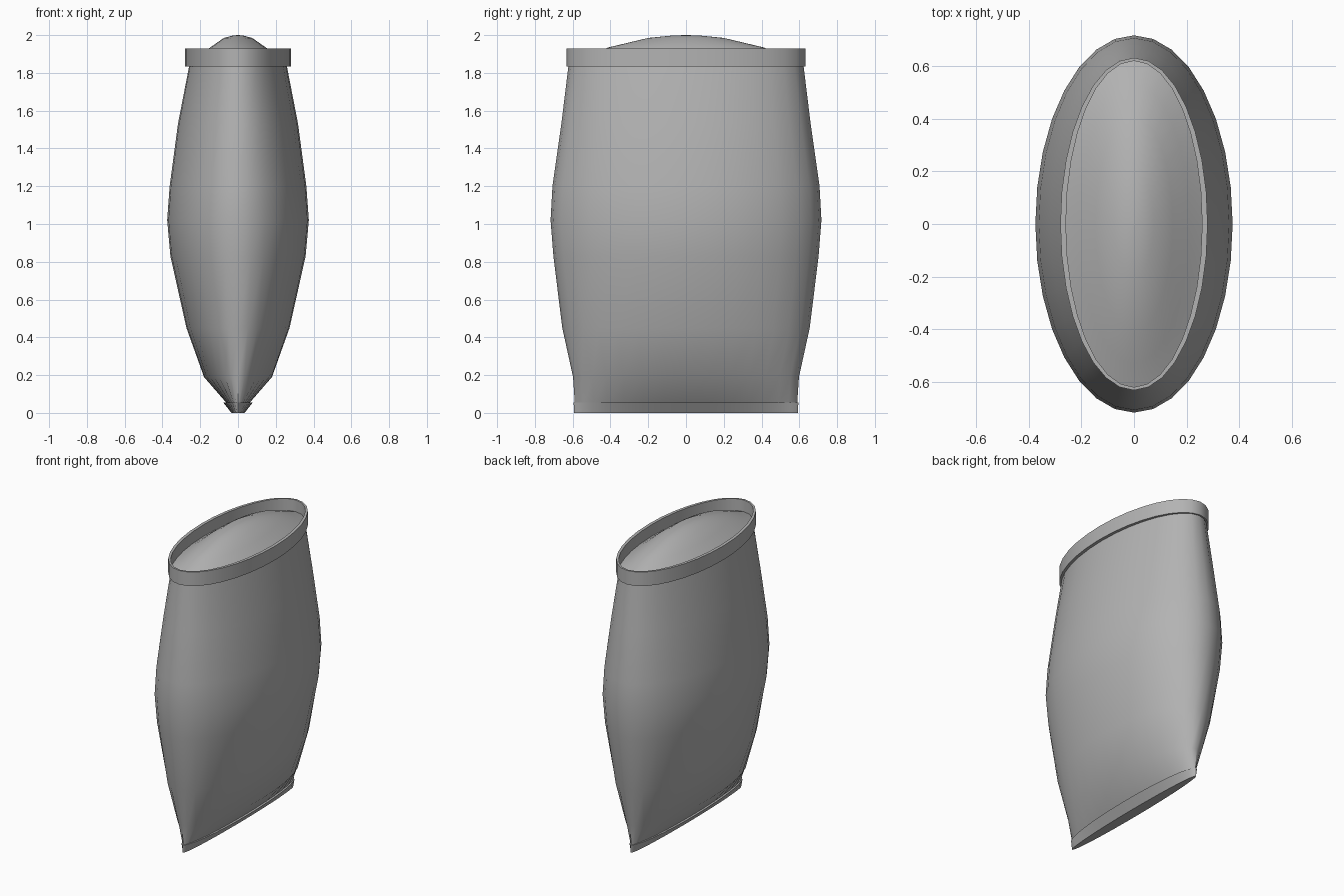
import bpy, bmesh, math

if "Cube" in bpy.data.objects:
    bpy.data.objects.remove(bpy.data.objects["Cube"])

SEG = 32

# Dark grey shared by every part
grey = bpy.data.materials.new("dark_grey")
grey.diffuse_color = (0.45, 0.45, 0.45, 1.0)
grey.use_nodes = True
grey.node_tree.nodes["Principled BSDF"].inputs["Base Color"].default_value = grey.diffuse_color


def loft(name, rings, cap_start=False, cap_end=False, closed=False, angle=30):
    """Skin a stack of elliptical rings given as (z, half width x, half depth y)."""
    bm = bmesh.new()
    loops = []
    for z, rx, ry in rings:
        loops.append([bm.verts.new((rx * math.cos(2 * math.pi * i / SEG),
                                    ry * math.sin(2 * math.pi * i / SEG), z))
                      for i in range(SEG)])
    pairs = list(zip(loops, loops[1:]))
    if closed:
        pairs.append((loops[-1], loops[0]))
    for a, b in pairs:
        for i in range(SEG):
            j = (i + 1) % SEG
            bm.faces.new((a[i], a[j], b[j], b[i]))
    if cap_start:
        bm.faces.new(loops[0][::-1])
    if cap_end:
        bm.faces.new(loops[-1])
    mesh = bpy.data.meshes.new(name)
    bm.to_mesh(mesh)
    bm.free()
    mesh.materials.append(grey)
    obj = bpy.data.objects.new(name, mesh)
    bpy.context.collection.objects.link(obj)
    bpy.ops.object.select_all(action='DESELECT')
    obj.select_set(True)
    bpy.context.view_layer.objects.active = obj
    bpy.ops.object.shade_smooth_by_angle(angle=math.radians(angle))
    return obj


# Bulging pouch body, pinched flat at the bottom
loft("pouch_body", [
    (0.04, 0.05, 0.588), (0.19, 0.18, 0.598), (0.45, 0.273, 0.655),
    (0.83, 0.358, 0.702), (1.02, 0.375, 0.717), (1.20, 0.362, 0.707),
    (1.53, 0.318, 0.66), (1.84, 0.258, 0.622)], angle=50)

# Crimped bottom seam
loft("bottom_seam", [(0.0, 0.035, 0.592), (0.055, 0.078, 0.595),
                     (0.056, 0.045, 0.585)], cap_start=True, cap_end=True)

# Raised band around the mouth
loft("top_rim", [(1.835, 0.28, 0.632), (1.93, 0.28, 0.632),
                 (1.93, 0.259, 0.62), (1.835, 0.259, 0.62)], closed=True)

# Domed top inside the rim
loft("top_dome", [
    (1.85, 0.26, 0.622), (1.885, 0.21, 0.53), (1.935, 0.147, 0.41),
    (1.985, 0.075, 0.20), (1.997, 0.03, 0.08), (2.0, 0.005, 0.01)],
    cap_end=True, angle=50)
